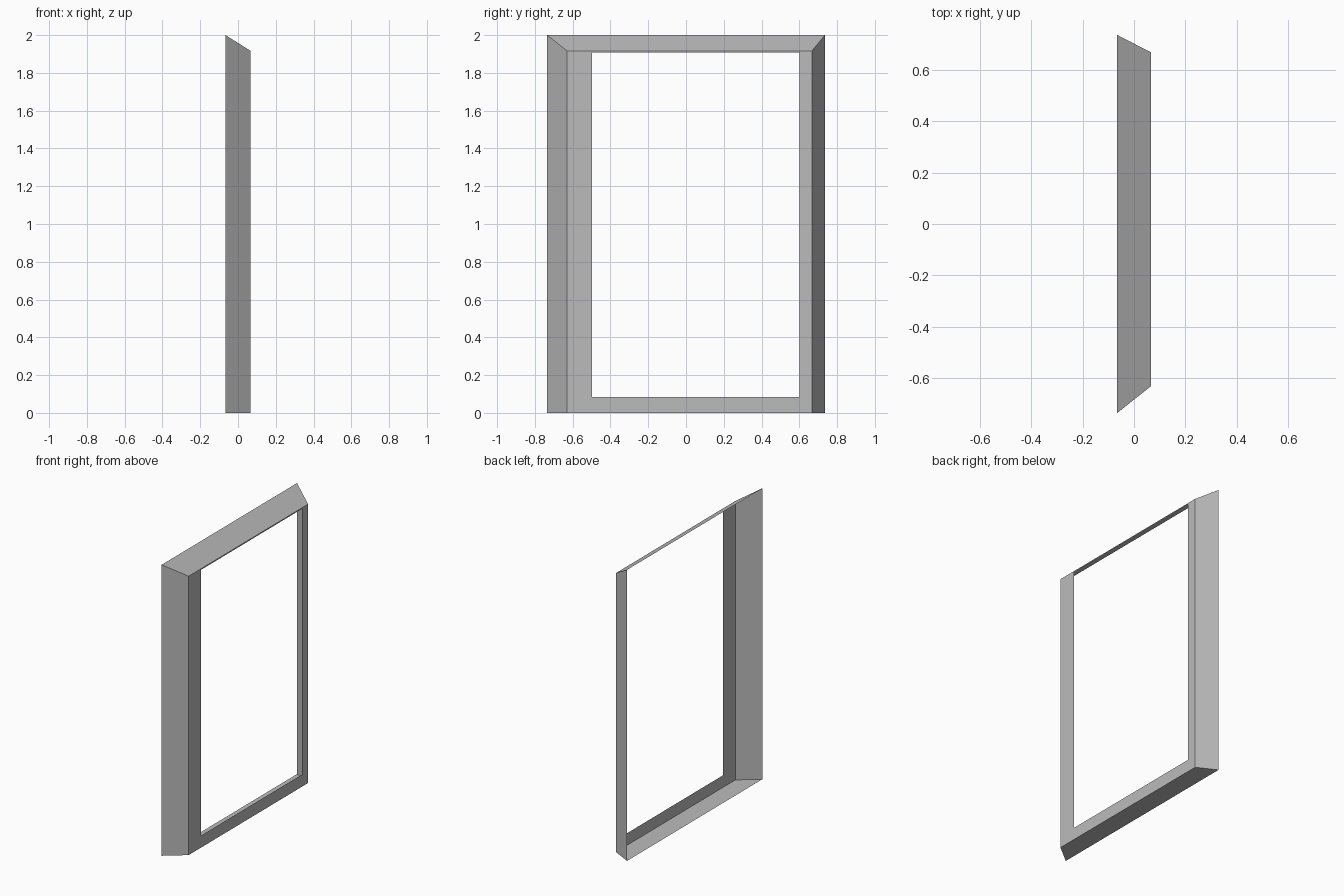
import bpy
import bmesh

cube = bpy.data.objects.get("Cube")
if cube:
    bpy.data.objects.remove(cube, do_unlink=True)

# Single plain grey
grey = bpy.data.materials.new("plain_grey")
grey.use_nodes = True
colour = (0.5, 0.5, 0.5, 1)
grey.diffuse_color = colour
grey.node_tree.nodes["Principled BSDF"].inputs["Base Color"].default_value = colour


def rectangle(x, y0, y1, z0, z1):
    """Corners of an upright rectangle, counter-clockwise seen from +x."""
    return [(x, y0, z0), (x, y1, z0), (x, y1, z1), (x, y0, z1)]


def band(name, first, second):
    """Sheet of four quads joining two rectangles."""
    bm = bmesh.new()
    a = [bm.verts.new(p) for p in first]
    b = [bm.verts.new(p) for p in second]
    for i in range(4):
        j = (i + 1) % 4
        bm.faces.new((a[i], a[j], b[j], b[i]))
    mesh = bpy.data.meshes.new(name)
    bm.to_mesh(mesh)
    bm.free()
    mesh.materials.append(grey)
    obj = bpy.data.objects.new(name, mesh)
    bpy.context.collection.objects.link(obj)
    return obj


DEPTH = 0.066
back_edge = rectangle(-DEPTH, -0.735, 0.735, 0, 2)
face_edge = rectangle(DEPTH, -0.63, 0.667, 0, 1.917)
opening = rectangle(DEPTH, -0.497, 0.60, 0.083, 1.909)

# Tapered surround, open at the back, and the flat rim around the opening
band("tapered_surround", back_edge, face_edge)
band("flat_rim", face_edge, opening)
